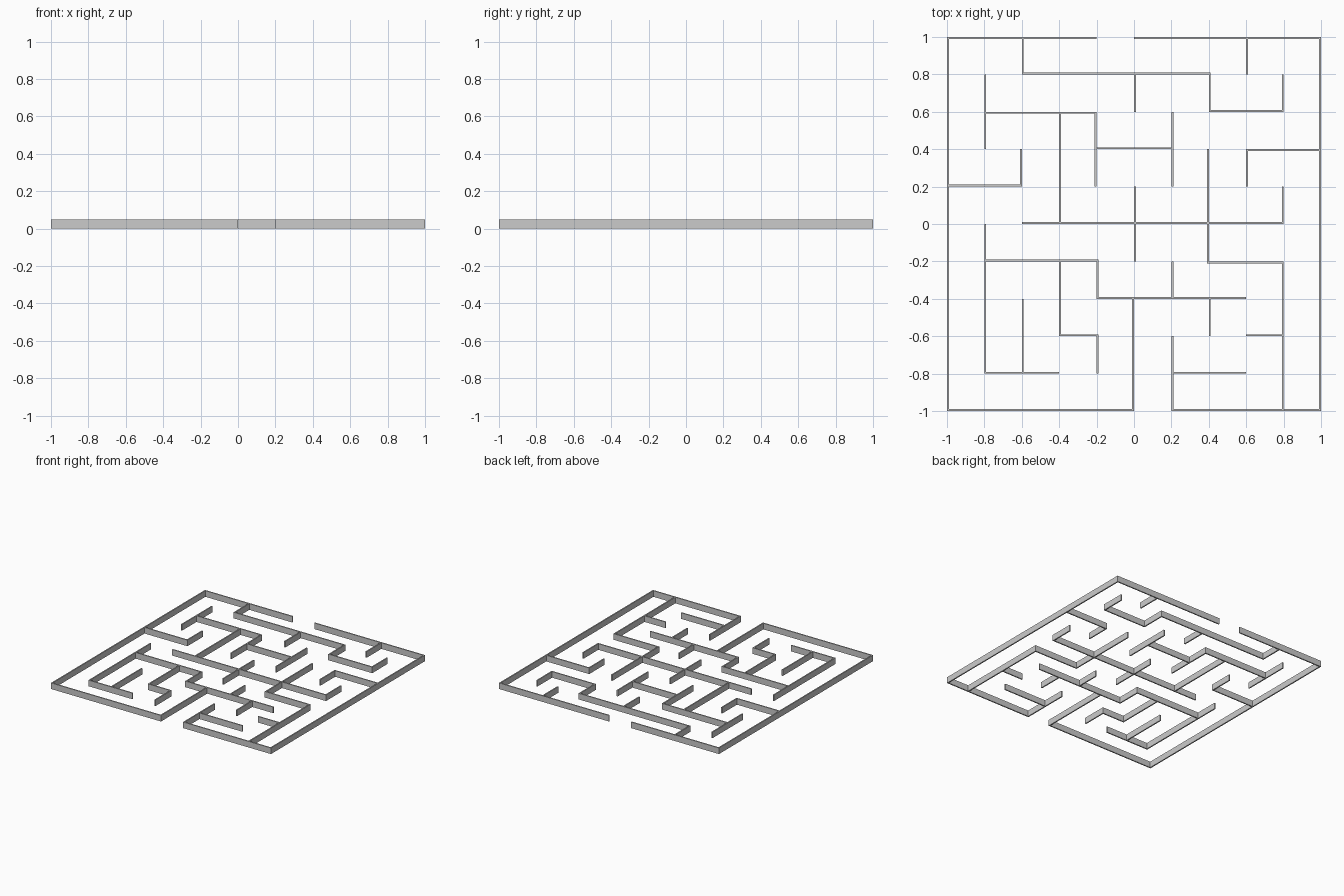
import bpy
import bmesh
from mathutils import Vector

cube = bpy.data.objects.get("Cube")
if cube:
    bpy.data.objects.remove(cube, do_unlink=True)

CELL = 0.2
THICK = 0.01
HEIGHT = 0.05
STEP = {"E": Vector((1, 0)), "W": Vector((-1, 0)),
        "N": Vector((0, 1)), "S": Vector((0, -1))}

# One plain grey for every wall
grey = bpy.data.materials.new("wall grey")
grey.use_nodes = True
colour = (0.6, 0.6, 0.6, 1.0)
grey.diffuse_color = colour
grey.node_tree.nodes["Principled BSDF"].inputs["Base Color"].default_value = colour


def left_of(d):
    return Vector((-d.y, d.x))


def trace(x, y, walk):
    """Follow compass steps; return corner points and their mitred left offsets."""
    points = [Vector((x, y)) * CELL]
    offsets = [left_of(STEP[walk[0]]) * THICK]
    for i, letter in enumerate(walk):
        points.append(points[-1] + STEP[letter] * CELL)
        normal = left_of(STEP[letter])
        following = walk[i + 1:i + 2]
        if following and following != letter:
            normal = normal + left_of(STEP[following])
        offsets.append(normal * THICK)
    # keep only the ends and the true corners
    keep = [0] + [i for i in range(1, len(walk)) if walk[i] != walk[i - 1]] + [len(walk)]
    return [points[i] for i in keep], [offsets[i] for i in keep]


def wall(name, x, y, walk):
    """A thin upright wall lying to the left of its walked path."""
    points, offsets = trace(x, y, walk)
    bm = bmesh.new()
    right = [bm.verts.new((*p, 0)) for p in points]
    left = [bm.verts.new((*(p + o), 0)) for p, o in zip(points, offsets)]
    base = [bm.faces.new((right[i], right[i + 1], left[i + 1], left[i]))
            for i in range(len(points) - 1)]
    raised = bmesh.ops.extrude_face_region(bm, geom=base, use_keep_orig=True)
    tops = [v for v in raised["geom"] if isinstance(v, bmesh.types.BMVert)]
    bmesh.ops.translate(bm, verts=tops, vec=(0, 0, HEIGHT))
    bmesh.ops.recalc_face_normals(bm, faces=bm.faces)
    mesh = bpy.data.meshes.new(name)
    bm.to_mesh(mesh)
    bm.free()
    mesh.materials.append(grey)
    bpy.context.collection.objects.link(bpy.data.objects.new(name, mesh))


# Outer boundary, with an entrance in front and an exit behind
wall("outer_wall_left", 1, -5, "E" * 4 + "N" * 10 + "W" * 5)
wall("outer_wall_right", -1, 5, "W" * 4 + "S" * 10 + "E" * 5 + "N" * 3)

# Inner walls: start corner in cells, then the walk
inner_walls = [
    (-3, 5, "SEEEEESEEN"),
    (3, 5, "S"),
    (-4, 4, "SS"),
    (-1, 1, "NNWWW"),
    (-2, 3, "SSS"),
    (0, 4, "S"),
    (-1, 2, "EE"),
    (1, 3, "SS"),
    (5, 2, "WWS"),
    (-5, 1, "EEN"),
    (-3, 0, "EEEEEEEN"),
    (0, 1, "SS"),
    (4, -5, "NNNNWWNNN"),
    (-4, -1, "EEESEEEE"),
    (-4, 0, "SSSSEE"),
    (-3, -2, "SS"),
    (-2, -1, "SSES"),
    (1, -1, "S"),
    (2, -2, "S"),
    (3, -3, "E"),
    (1, -3, "SS"),
    (1, -4, "EE"),
]
for number, (x, y, walk) in enumerate(inner_walls, 1):
    wall(f"inner_wall_{number}", x, y, walk)
